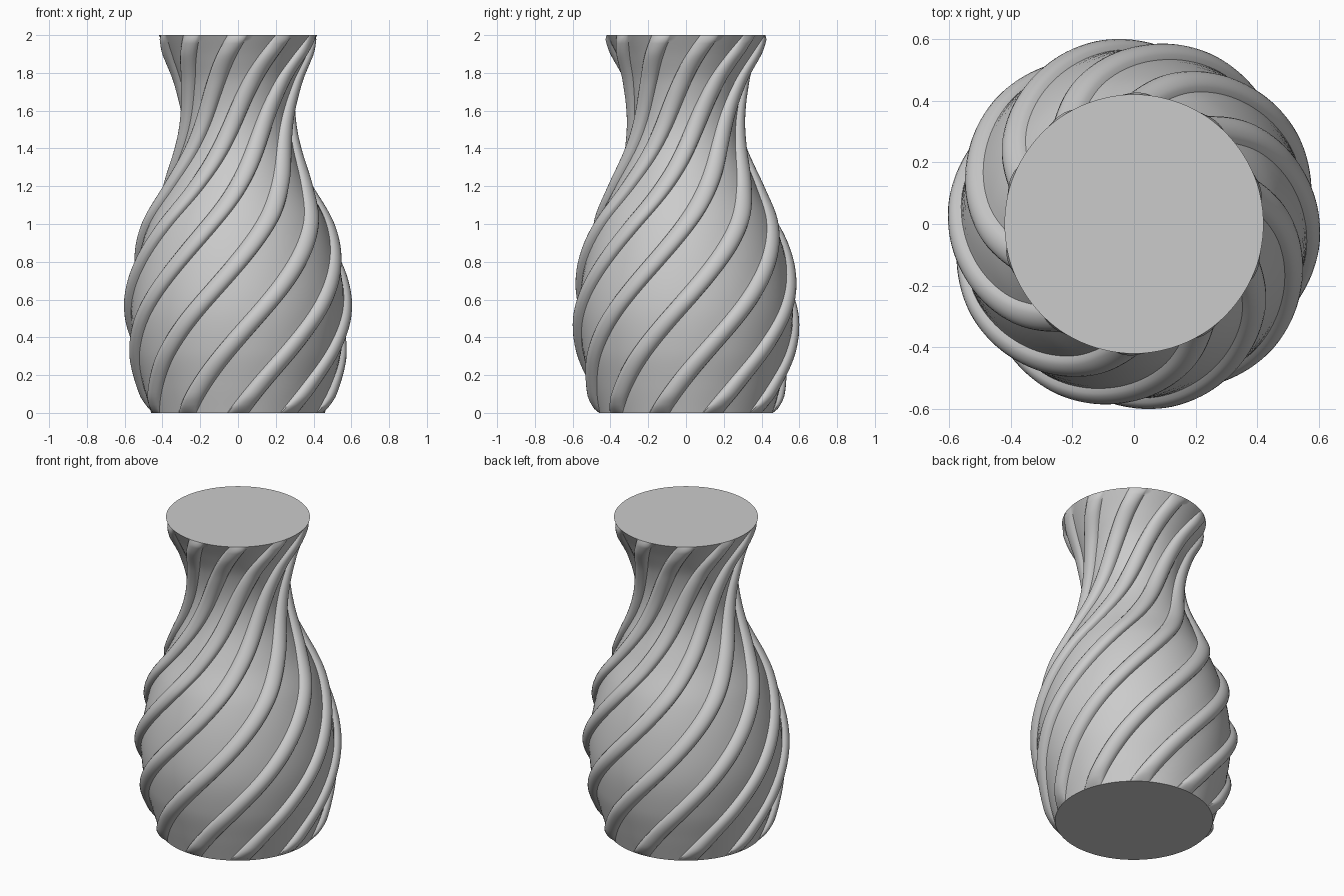
import bpy, bmesh
from math import pi, cos, sin, sqrt, atan

if "Cube" in bpy.data.objects:
    bpy.data.objects.remove(bpy.data.objects["Cube"])

RIBS, ROWS, HEIGHT, TWIST = 10, 90, 2.0, pi
RIB_RADIUS = 0.042

# Plain vase profile underneath the ribs: (z, radius)
PROFILE = [(0, .46), (.15, .503), (.33, .547), (.55, .566), (.78, .537),
           (1.0, .472), (1.2, .375), (1.4, .297), (1.57, .275),
           (1.75, .303), (1.88, .357), (2.0, .42)]


def radius(z):
    """Smooth cubic interpolation through the profile points."""
    n = len(PROFILE)

    def slope(i):
        a, b = PROFILE[max(i - 1, 0)], PROFILE[min(i + 1, n - 1)]
        return (b[1] - a[1]) / (b[0] - a[0])

    i = 0
    while i < n - 2 and z > PROFILE[i + 1][0]:
        i += 1
    (z0, r0), (z1, r1) = PROFILE[i], PROFILE[i + 1]
    d = z1 - z0
    t = (z - z0) / d
    return ((2*t**3 - 3*t*t + 1) * r0 + (t**3 - 2*t*t + t) * d * slope(i)
            + (3*t*t - 2*t**3) * r1 + (t**3 - t*t) * d * slope(i + 1))


# Columns within one rib period: across the round rib, then the plain gap
RIB_STEPS = [-1, -.92, -.75, -.5, -.25, 0, .25, .5, .75, .92, 1]
GAP_STEPS = [.2, .4, .6, .8]

bm = bmesh.new()
rings = []
for j in range(ROWS + 1):
    z = HEIGHT * j / ROWS
    r = radius(z)
    # ribs sink into the wall at the base and rim
    fade = min(1, z / .08, (HEIGHT - z) / .10)
    fade = sqrt(max(fade, 0))
    pitch = atan(r * TWIST / HEIGHT)
    half = RIB_RADIUS * 1.1 / (r * cos(pitch))
    period = 2 * pi / RIBS
    ring = []
    for k in range(RIBS):
        centre = -pi / 2 + k * period + TWIST * z / HEIGHT
        cols = [(s * half, sqrt(1 - s * s)) for s in RIB_STEPS]
        cols += [(half + g * (period - 2 * half), 0) for g in GAP_STEPS]
        for off, bump in cols:
            rr = r + RIB_RADIUS * .93 * fade * bump
            a = centre + off
            ring.append(bm.verts.new((rr * cos(a), rr * sin(a), z)))
    rings.append(ring)

# Twisted wall
for lo, hi in zip(rings, rings[1:]):
    n = len(lo)
    for i in range(n):
        k = (i + 1) % n
        bm.faces.new((lo[i], lo[k], hi[k], hi[i]))

# Flat closed base and top
bm.faces.new(rings[0][::-1])
bm.faces.new(rings[-1])

mesh = bpy.data.meshes.new("twisted_vase")
bm.to_mesh(mesh)
bm.free()
vase = bpy.data.objects.new("twisted_vase", mesh)
bpy.context.collection.objects.link(vase)
bpy.context.view_layer.objects.active = vase
vase.select_set(True)
bpy.ops.object.shade_smooth_by_angle(angle=pi / 5)
